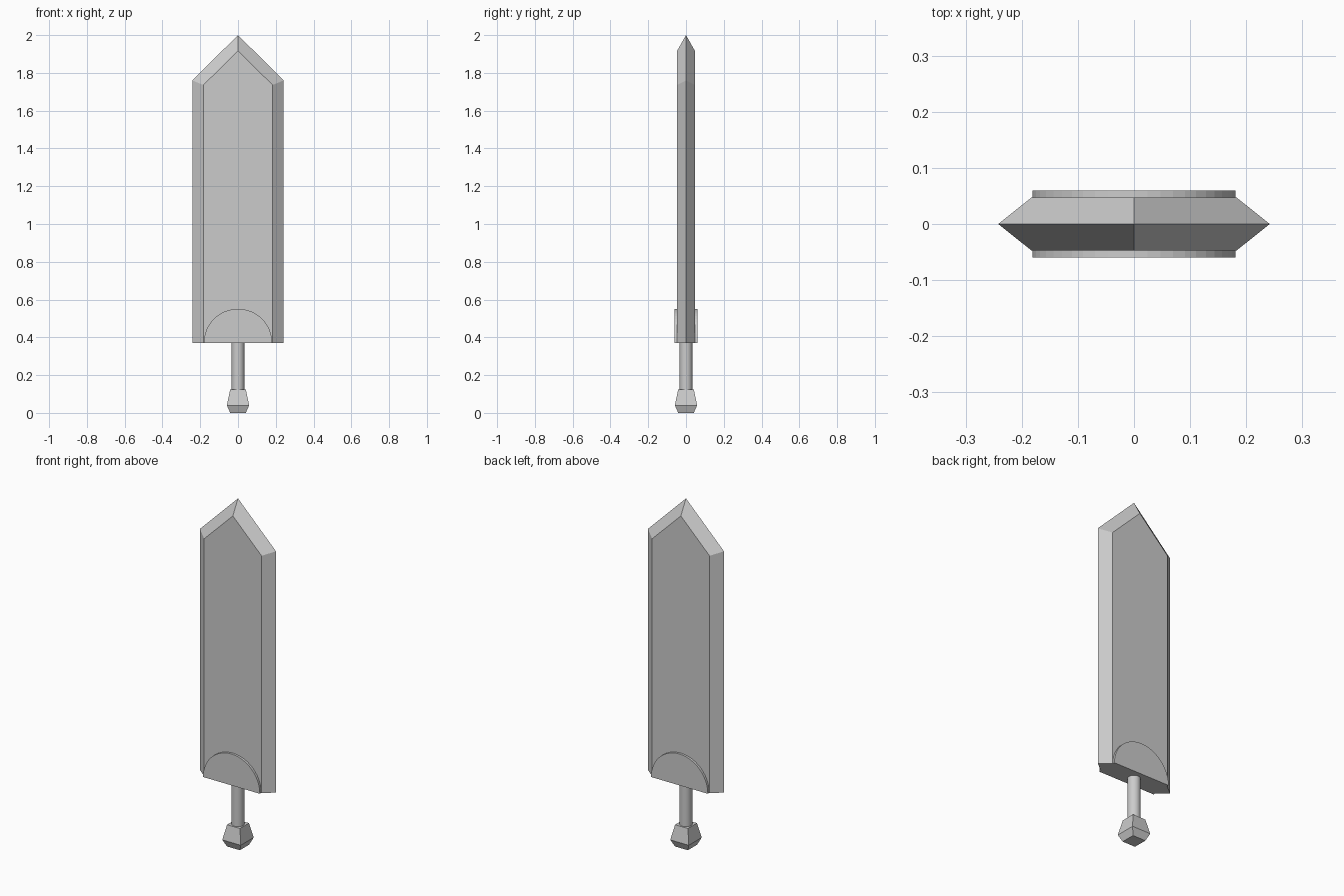
import bpy, bmesh, math

cube = bpy.data.objects.get("Cube")
if cube:
    bpy.data.objects.remove(cube, do_unlink=True)

GREY = (0.6, 0.6, 0.6, 1)
steel = bpy.data.materials.new("grey steel")
steel.use_nodes = True
steel.diffuse_color = GREY
steel.node_tree.nodes["Principled BSDF"].inputs["Base Color"].default_value = GREY


def loft(name, rings):
    """Join successive closed rings of points and cap both ends."""
    bm = bmesh.new()
    loops = [[bm.verts.new(p) for p in ring] for ring in rings]
    n = len(loops[0])
    for a, b in zip(loops, loops[1:]):
        for i in range(n):
            j = (i + 1) % n
            bm.faces.new((a[i], a[j], b[j], b[i]))
    bm.faces.new(loops[0])
    bm.faces.new(loops[-1])
    bmesh.ops.recalc_face_normals(bm, faces=bm.faces)
    mesh = bpy.data.meshes.new(name)
    bm.to_mesh(mesh)
    bm.free()
    mesh.materials.append(steel)
    obj = bpy.data.objects.new(name, mesh)
    bpy.context.collection.objects.link(obj)
    return obj


def pentagon(half, shoulder, tip, y):
    """Pointed blade outline at depth y."""
    base = 0.37
    return [(-half, y, base), (half, y, base), (half, y, shoulder),
            (0, y, tip), (-half, y, shoulder)]


def half_disc(radius, y, steps=24):
    angles = [math.pi * i / steps for i in range(steps + 1)]
    return [(radius * math.cos(a), y, 0.37 + radius * math.sin(a)) for a in angles]


def level_ring(radius, z, sides, turn=0):
    angles = [turn + math.tau * i / sides for i in range(sides)]
    return [(radius * math.cos(a), radius * math.sin(a), z) for a in angles]


# Blade: flat cheeks bevelled out to a sharp edge
loft("blade", [pentagon(0.183, 1.736, 1.917, -0.047),
               pentagon(0.242, 1.76, 2.0, 0),
               pentagon(0.183, 1.736, 1.917, 0.047)])

# Half-round guard showing on both cheeks
loft("guard", [half_disc(0.181, -0.06), half_disc(0.181, 0.06)])

# Round grip, smooth around its side
grip = loft("grip", [level_ring(0.034, 0.11, 24), level_ring(0.034, 0.37, 24)])
bpy.context.view_layer.objects.active = grip
grip.select_set(True)
bpy.ops.object.shade_smooth_by_angle(angle=math.radians(40))

# Square pommel flaring down, then tapering to its foot
loft("pommel", [level_ring(half * math.sqrt(2), z, 4, math.pi / 4)
                for half, z in ((0.041, 0), (0.059, 0.04), (0.041, 0.125))])
